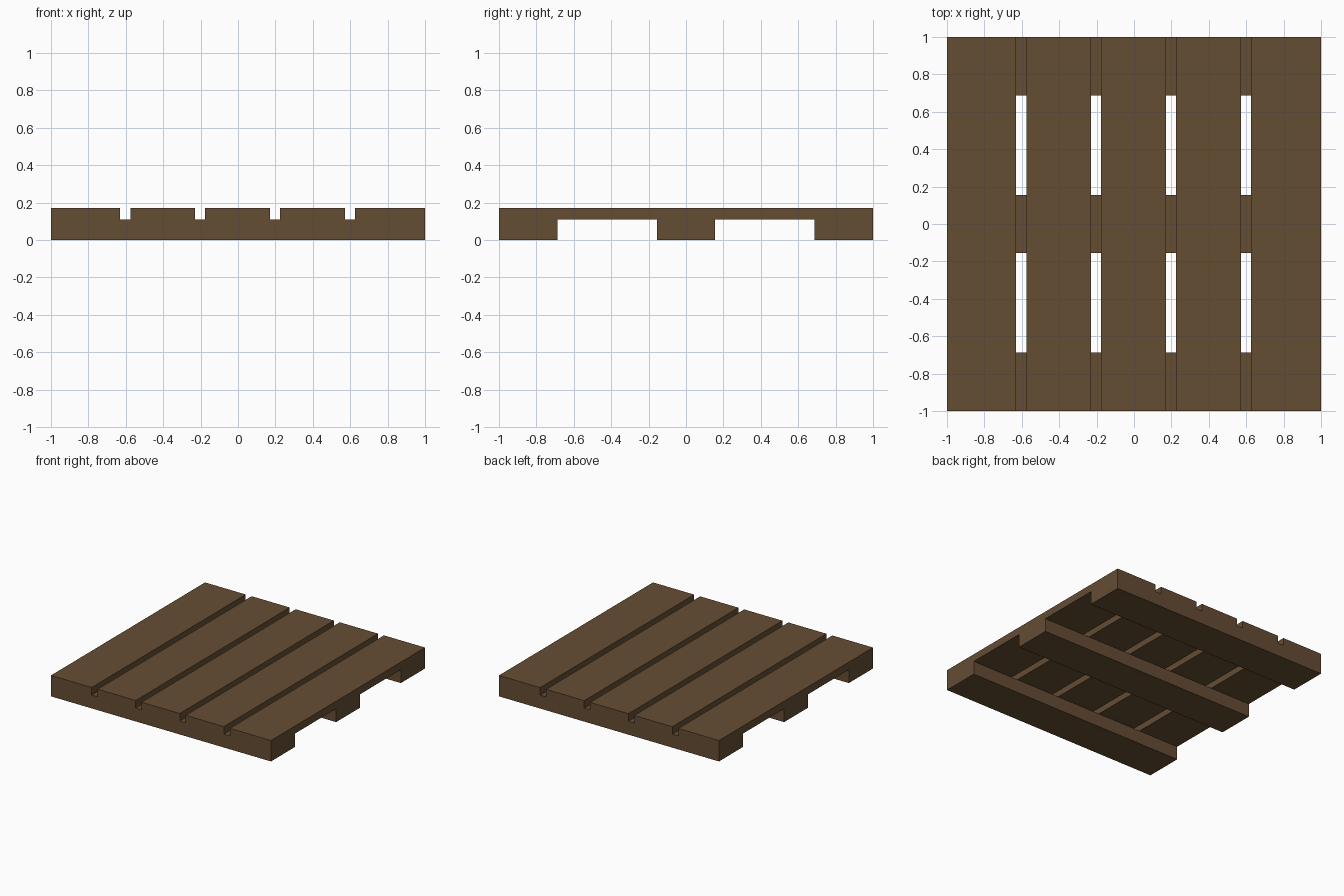
import bpy

if "Cube" in bpy.data.objects:
    bpy.data.objects.remove(bpy.data.objects["Cube"])

# Single brown wood colour
wood = bpy.data.materials.new("brown wood")
wood.diffuse_color = (0.130, 0.074, 0.034, 1)
wood.use_nodes = True
wood.node_tree.nodes["Principled BSDF"].inputs["Base Color"].default_value = wood.diffuse_color


def box(name, x0, x1, y0, y1, z0, z1):
    bpy.ops.mesh.primitive_cube_add(
        size=1, location=((x0 + x1) / 2, (y0 + y1) / 2, (z0 + z1) / 2))
    ob = bpy.context.object
    ob.name = name
    ob.scale = (x1 - x0, y1 - y0, z1 - z0)
    bpy.ops.object.transform_apply(location=False, rotation=False, scale=True)
    ob.data.materials.append(wood)
    return ob


BEAM_TOP, TOP = 0.11, 0.172

# Three support beams running left to right
for name, y0, y1 in (("front_beam", -1, -0.686),
                     ("middle_beam", -0.154, 0.154),
                     ("back_beam", 0.686, 1)):
    box(name, -1, 1, y0, y1, 0, BEAM_TOP)

# Five deck planks running front to back, with narrow gaps between
edges = [(-1, -0.63), (-0.576, -0.23), (-0.176, 0.171), (0.225, 0.572), (0.626, 1)]
for i, (x0, x1) in enumerate(edges, 1):
    box(f"deck_plank_{i}", x0, x1, -1, 1, BEAM_TOP, TOP)
